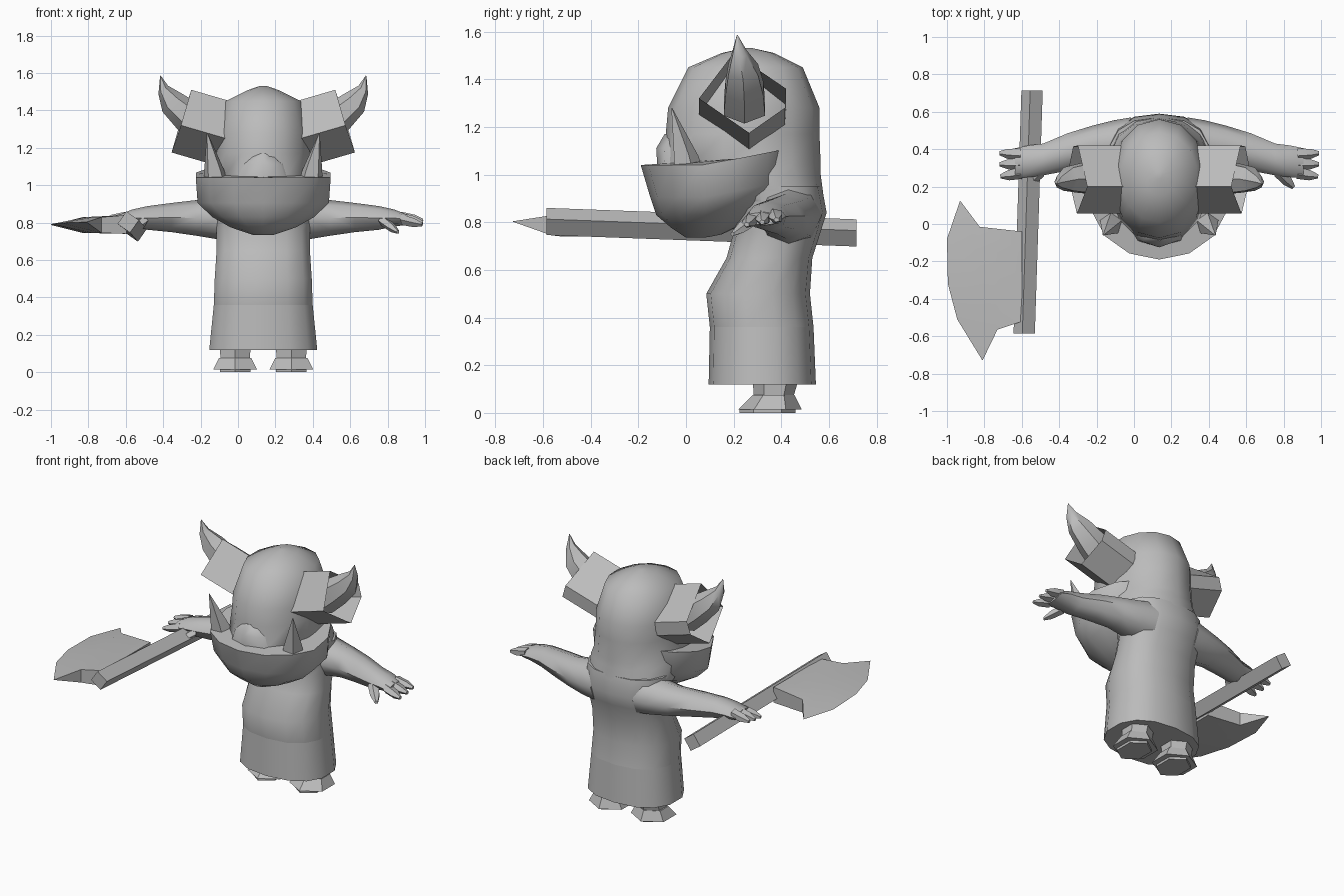
import bpy, bmesh
from math import sin, cos, pi, radians
from mathutils import Vector

if "Cube" in bpy.data.objects:
    bpy.data.objects.remove(bpy.data.objects["Cube"], do_unlink=True)

CX = 0.135  # symmetry plane of the figure

grey = bpy.data.materials.new("plain_grey")
grey.use_nodes = True
grey.diffuse_color = (0.5, 0.5, 0.5, 1)
grey.node_tree.nodes["Principled BSDF"].inputs["Base Color"].default_value = (0.5, 0.5, 0.5, 1)


def make(name, bm, angle):
    bmesh.ops.recalc_face_normals(bm, faces=bm.faces)
    mesh = bpy.data.meshes.new(name)
    bm.to_mesh(mesh)
    bm.free()
    mesh.materials.append(grey)
    ob = bpy.data.objects.new(name, mesh)
    bpy.context.collection.objects.link(ob)
    bpy.ops.object.select_all(action="DESELECT")
    ob.select_set(True)
    bpy.context.view_layer.objects.active = ob
    bpy.ops.object.shade_smooth_by_angle(angle=radians(angle))
    return ob


def loft(name, rings, angle=50, caps=True):
    """Skin a list of equally sized point rings."""
    bm = bmesh.new()
    rows = [[bm.verts.new(p) for p in r] for r in rings]
    n = len(rows[0])
    for a, b in zip(rows, rows[1:]):
        for i in range(n):
            j = (i + 1) % n
            bm.faces.new((a[i], a[j], b[j], b[i]))
    if caps:
        bm.faces.new(rows[0])
        bm.faces.new(rows[-1])
    return make(name, bm, angle)


def ring(c, u, v, n, power=1.0, turn=0.0):
    """Ring of n points around c, spanned by the half axes u and v."""
    def bulge(t):
        return abs(t) ** power * (1 if t > 0 else -1)
    c, u, v = Vector(c), Vector(u), Vector(v)
    angles = [2 * pi * i / n + turn for i in range(n)]
    return [c + u * bulge(cos(a)) + v * bulge(sin(a)) for a in angles]


def level(z, front, back, half, n=14, power=0.85):
    return ring((CX, (front + back) / 2, z), (half, 0, 0),
                (0, (back - front) / 2, 0), n, power, pi / 2)


def side_loft(name, side, rings, **kw):
    """Loft whose x is measured outward from the symmetry plane."""
    return loft(name, [[(CX + side * p[0], p[1], p[2]) for p in r] for r in rings], **kw)


# Robe skirt and torso
loft("robe_skirt", [level(*r) for r in ((0.12, 0.095, 0.545, 0.295), (0.36, 0.1, 0.535, 0.27))])
loft("torso", [level(*r) for r in (
    (0.36, 0.1, 0.535, 0.27), (0.5, 0.085, 0.52, 0.265), (0.65, 0.17, 0.53, 0.255),
    (0.76, 0.2, 0.565, 0.255), (0.84, 0.2, 0.59, 0.27), (0.95, 0.15, 0.57, 0.27))])

# Head
loft("head", [level(*r, power=0.95) for r in (
    (0.85, 0.2, 0.585, 0.26), (1.0, 0.0, 0.565, 0.28), (1.04, -0.1, 0.565, 0.27),
    (1.17, -0.085, 0.56, 0.255), (1.28, -0.075, 0.56, 0.25), (1.45, 0.01, 0.49, 0.205),
    (1.51, 0.15, 0.37, 0.08), (1.53, 0.24, 0.28, 0.02))])

# Snout bump
loft("snout", [level(z, f, 0.1, h, 8, 1) for z, f, h in (
    (1.03, -0.12, 0.17), (1.11, -0.125, 0.13), (1.17, -0.09, 0.06))])

# Broad lower jaw, rising at the cheeks
jaw = []
for z, f, b, h in ((0.735, 0, 0.15, 0.06), (0.775, -0.06, 0.3, 0.18), (0.83, -0.125, 0.4, 0.28),
                   (0.905, -0.15, 0.45, 0.36), (1.04, -0.19, 0.47, 0.37)):
    row = level(z, f, b, h, 14, 1)
    for p in row:
        p.z += 0.2 * max(0, p.y - 0.08)
    jaw.append(row)
loft("jaw", jaw)

# Axe shaft
ax0, ax1 = (-0.587, -0.585, 0.803), (-0.545, 0.715, 0.755)
loft("axe_shaft", [ring(c, (0.057, 0, 0.01), (-0.01, 0, 0.057), 4) for c in (ax0, ax1)], 30)

# Axe blade: thick neck tapering to a curved cutting edge
edge = ((-0.93, 0.125), (-1, -0.08), (-0.995, -0.32), (-0.945, -0.51), (-0.81, -0.73))
neck = ((-0.825, -0.015), (-0.83, -0.15), (-0.81, -0.3), (-0.78, -0.44), (-0.73, -0.565))
root = ((-0.6, -0.04), (-0.6, -0.15), (-0.6, -0.28), (-0.6, -0.4), (-0.595, -0.52))
bm = bmesh.new()
rim = [bm.verts.new((x, y, 0.785 - 0.025 * y)) for x, y in edge]
faces_in = []
for s in (1, -1):
    mid = [bm.verts.new((x, y, 0.787 + s * 0.042)) for x, y in neck]
    back = [bm.verts.new((x, y, 0.79 + s * 0.05)) for x, y in root]
    for a, b in ((rim, mid), (mid, back)):
        for i in range(4):
            bm.faces.new((a[i], a[i + 1], b[i + 1], b[i]))
    faces_in.append((mid, back))
(m0, b0), (m1, b1) = faces_in
for i in (0, 4):
    bm.faces.new((m0[i], b0[i], b1[i], m1[i]))
    bm.faces.new((rim[i], m0[i], m1[i]))
for i in range(4):
    bm.faces.new((b0[i], b0[i + 1], b1[i + 1], b1[i]))
make("axe_blade", bm, 30)

for side, tag in ((1, "left"), (-1, "right")):
    # Arm: distance out, centre y, centre z, half depth, half height
    arm = [ring((x, y, z), (0, ry, 0), (0, 0, rz), 8) for x, y, z, ry, rz in (
        (0.15, 0.43, 0.83, 0.14, 0.13), (0.24, 0.43, 0.825, 0.125, 0.115),
        (0.36, 0.42, 0.825, 0.105, 0.095), (0.49, 0.385, 0.827, 0.1, 0.078),
        (0.62, 0.345, 0.825, 0.085, 0.063), (0.7, 0.335, 0.825, 0.085, 0.045),
        (0.77, 0.325, 0.815, 0.08, 0.028))]
    side_loft(tag + "_arm", side, arm)

    # Fingers and thumb
    for i, (a, b) in enumerate((
            ((0.74, 0.375, 0.83), (0.855, 0.38, 0.81)), ((0.74, 0.325, 0.825), (0.855, 0.32, 0.8)),
            ((0.74, 0.275, 0.815), (0.85, 0.255, 0.79)), ((0.64, 0.28, 0.81), (0.72, 0.195, 0.75)))):
        a, b = Vector(a), Vector(b)
        u = (b - a).cross(Vector((0, 0, 1))).normalized()
        rings = [ring(a.lerp(b, t), u * r, (0, 0, r * 0.85), 5)
                 for t, r in ((0, 0.034), (0.6, 0.03), (1, 0.012))]
        side_loft(f"{tag}_{'thumb' if i == 3 else 'finger_' + str(i + 1)}", side, rings)

    # Open horn socket slanting out of the head
    rim_pts = [Vector(p) for p in ((0.385, 0.2, 1.51), (0.435, 0.42, 1.36), (0.46, 0.415, 1.28),
                                   (0.49, 0.265, 1.175), (0.44, 0.055, 1.32))]
    inner = [p - Vector((0.24, 0, 0.07)) for p in rim_pts]
    side_loft(tag + "_horn_socket", side, [inner, rim_pts], angle=30, caps=False)

    # Curved horn
    horn = [ring((x, y, z), (r * 0.75, 0, -r * 0.66), (0, r, 0), 6) for x, y, z, r in (
        (0.29, 0.245, 1.28, 0.1), (0.39, 0.245, 1.36, 0.092), (0.485, 0.24, 1.44, 0.072),
        (0.535, 0.225, 1.51, 0.034), (0.55, 0.215, 1.585, 0.002))]
    side_loft(tag + "_horn", side, horn)

    # Tusk
    tusk = [ring((x, y, z), (r, 0, 0), (0, r, 0), 5, 1, pi / 2) for x, y, z, r in (
        (0.25, 0.01, 1.0, 0.07), (0.262, -0.005, 1.08, 0.056), (0.3, -0.06, 1.28, 0.002))]
    side_loft(tag + "_tusk", side, tusk)

    # Leg, flared foot and sole
    def leg_ring(z, front, back, half):
        return ring((0.15, (front + back) / 2, z), (half, 0, 0),
                    (0, (back - front) / 2, 0), 6, 1, pi / 2)
    side_loft(tag + "_leg", side, [leg_ring(0.065, 0.285, 0.45, 0.09), leg_ring(0.2, 0.275, 0.49, 0.1)])
    side_loft(tag + "_foot", side, [leg_ring(0.015, 0.22, 0.485, 0.135), leg_ring(0.075, 0.28, 0.455, 0.1)], angle=30)
    side_loft(tag + "_sole", side, [leg_ring(0, 0.225, 0.46, 0.095), leg_ring(0.02, 0.225, 0.46, 0.095)], angle=30)
